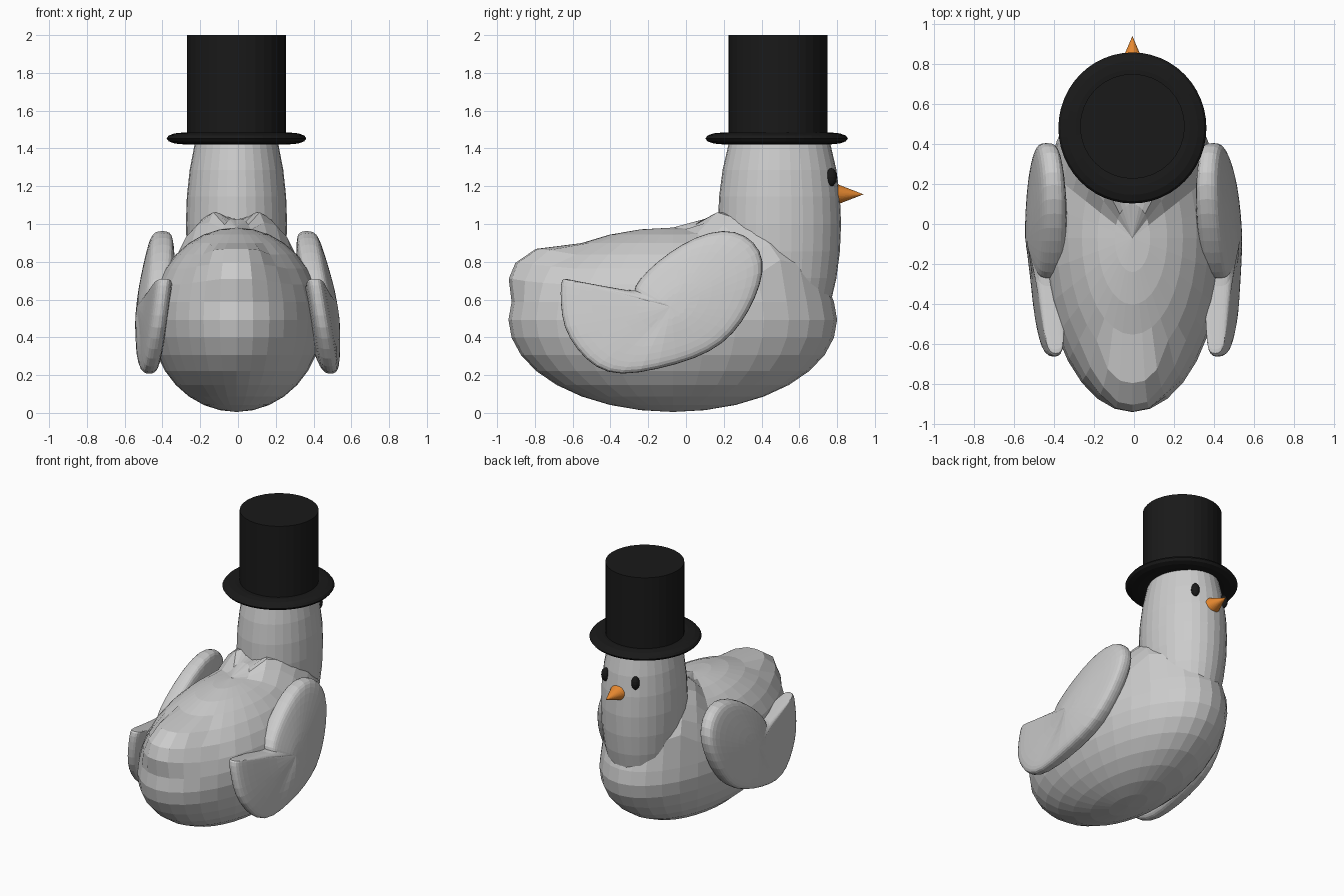
import bpy, bmesh, math
from mathutils import Vector, Matrix

if "Cube" in bpy.data.objects:
    bpy.data.objects.remove(bpy.data.objects["Cube"])

CX = -0.008  # shared centre line


def material(name, colour):
    m = bpy.data.materials.new(name)
    m.diffuse_color = colour
    m.use_nodes = True
    m.node_tree.nodes["Principled BSDF"].inputs["Base Color"].default_value = m.diffuse_color
    return m


black = material("black", (0.01, 0.01, 0.01, 1))
orange = material("orange", (0.8, 0.25, 0.03, 1))


def finish(name, bm, mat=None):
    bmesh.ops.recalc_face_normals(bm, faces=bm.faces)
    mesh = bpy.data.meshes.new(name)
    bm.to_mesh(mesh)
    bm.free()
    ob = bpy.data.objects.new(name, mesh)
    bpy.context.collection.objects.link(ob)
    if mat:
        mesh.materials.append(mat)
    return ob


def ellipsoid(centre, radii, seg=32, rings=16):
    bm = bmesh.new()
    bmesh.ops.create_uvsphere(bm, u_segments=seg, v_segments=rings, radius=1)
    bmesh.ops.scale(bm, vec=radii, verts=bm.verts)
    bmesh.ops.translate(bm, vec=centre, verts=bm.verts)
    return bm


# Body: ellipsoid with vertices pulled up around the neck and out at the tail
bm = ellipsoid((CX, -0.07, 0.493), (0.455, 0.87, 0.488))
for v in bm.verts:
    x, y, z = v.co.x - CX, v.co.y, v.co.z
    if y > -0.05 and z > 0.6:
        d = math.hypot(x / 0.27, (y - 0.5) / 0.325)
        w = max(0, min(1, (1.5 - d) / 0.4)) * max(0, min(1, (0.85 - y) / 0.3))
        v.co.z += 0.13 * w * min(1, 0.6 + 3 * abs(x))
    if y < -0.62 and z > 0.62:
        w = max(0, min(1, 1.35 - abs(x) / 0.22))
        v.co.y -= 0.11 * w * min(1, (z - 0.58) / 0.17)
        v.co.z += 0.03 * w
finish("body", bm)

# Neck and head
finish("neck_and_head", ellipsoid((CX, 0.495, 1.0), (0.268, 0.326, 0.75)))

# Wings: leaf outline (y, z) domed on both faces and laid on a leaning plane
OUTLINE = [(-0.24, 0.635), (-0.29, 0.655), (-0.2, 0.76), (-0.09, 0.85), (0.05, 0.935),
           (0.2, 0.975), (0.32, 0.945), (0.4, 0.86), (0.415, 0.75), (0.37, 0.61),
           (0.3, 0.48), (0.2, 0.365), (0.05, 0.285), (-0.15, 0.23), (-0.35, 0.195),
           (-0.48, 0.235), (-0.58, 0.335), (-0.65, 0.45), (-0.665, 0.58),
           (-0.665, 0.69), (-0.65, 0.715), (-0.62, 0.705)]
RINGS = [(1.0, 0.025), (0.96, 0.05), (0.85, 0.065), (0.6, 0.08), (0.3, 0.095)]


def wing(name, side, a, b, c):
    bm = bmesh.new()
    hub = (-0.08, 0.56)

    def vert(y, z, h):
        return bm.verts.new((side * (a + b * z + c * y + h), y, z))

    def bridge(r1, r2):
        n = len(r1)
        for i in range(n):
            j = (i + 1) % n
            bm.faces.new((r1[i], r1[j], r2[j], r2[i]))

    edges = []
    for sign in (1, -1):
        loops = []
        for s, h in RINGS:
            loops.append([vert(hub[0] + s * (y - hub[0]), hub[1] + s * (z - hub[1]),
                               sign * h * (0.75 if y < -0.3 else 1)) for y, z in OUTLINE])
        for r1, r2 in zip(loops, loops[1:]):
            bridge(r1, r2)
        tip = vert(*hub, sign * 0.1)
        last = loops[-1]
        for i in range(len(last)):
            bm.faces.new((last[i], last[(i + 1) % len(last)], tip))
        edges.append(loops[0])
    bridge(*edges)
    ob = finish(name, bm)
    mod = ob.modifiers.new("soften", "SUBSURF")
    mod.levels = mod.render_levels = 1


wing("right_wing", 1, 0.525, -0.168, 0.0)
wing("left_wing", -1, 0.514, -0.128, 0.05)

# Eyes
for side in (-1, 1):
    finish("right_eye" if side > 0 else "left_eye",
           ellipsoid((CX + side * 0.122, 0.77, 1.248), (0.028, 0.029, 0.048), 16, 8), black)

# Beak: cone pointing along +y
bm = bmesh.new()
bmesh.ops.create_cone(bm, cap_ends=True, segments=32, radius1=0.062, radius2=0, depth=0.16)
bmesh.ops.scale(bm, vec=(1.1, 1, 1), verts=bm.verts)
bmesh.ops.rotate(bm, cent=(0, 0, 0), matrix=Matrix.Rotation(-math.pi / 2, 3, 'X'), verts=bm.verts)
bmesh.ops.translate(bm, vec=(CX, 0.86, 1.157), verts=bm.verts)
finish("beak", bm, orange)

# Hat crown
bm = bmesh.new()
bmesh.ops.create_cone(bm, cap_ends=True, segments=32, radius1=0.262, radius2=0.262, depth=0.56)
bmesh.ops.translate(bm, vec=(CX, 0.488, 1.72), verts=bm.verts)
finish("hat_crown", bm, black)

# Hat brim: flattened ring
bm = bmesh.new()
N, M = 48, 12
grid = []
for i in range(N):
    t = 2 * math.pi * i / N
    ring = []
    for k in range(M):
        p = 2 * math.pi * k / M
        r = 0.285 + 0.085 * math.cos(p)
        ring.append(bm.verts.new((CX + r * math.cos(t), 0.48 + 1.02 * r * math.sin(t),
                                  1.453 + 0.031 * math.sin(p))))
    grid.append(ring)
for i in range(N):
    for k in range(M):
        a, b = grid[i], grid[(i + 1) % N]
        bm.faces.new((a[k], b[k], b[(k + 1) % M], a[(k + 1) % M]))
finish("hat_brim", bm, black)
